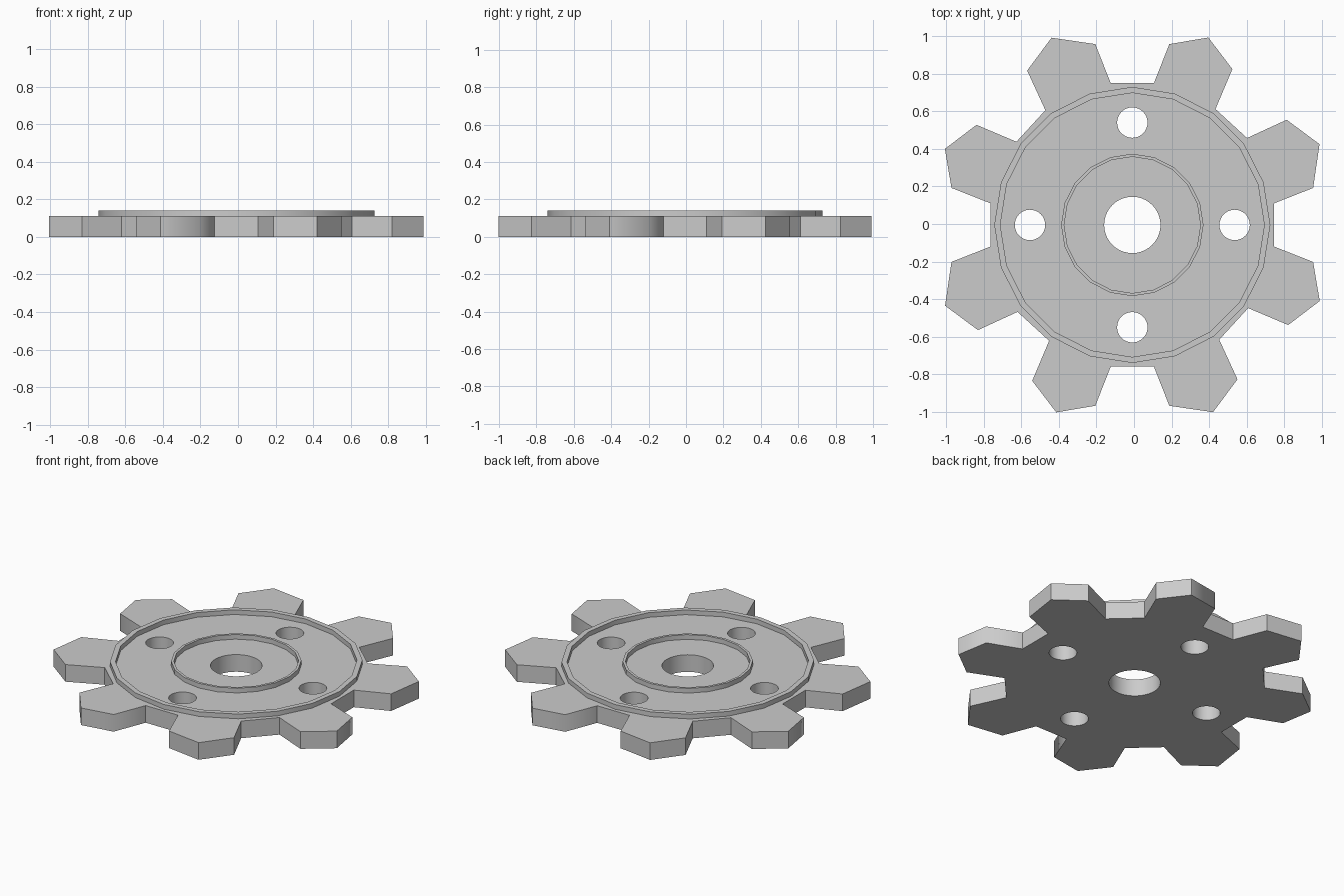
import bpy, bmesh, math

if "Cube" in bpy.data.objects:
    bpy.data.objects.remove(bpy.data.objects["Cube"])

CX, CY = -0.009, -0.005   # hub centre, slightly off the bounding-box centre
PLATE = 0.11              # plate thickness
TOP = 0.14                # top of the raised rims


def circle(r, n, x=0.0, y=0.0):
    return [(x + r * math.cos(2 * math.pi * i / n),
             y + r * math.sin(2 * math.pi * i / n)) for i in range(n)]


def extrude_loops(name, loops, z0, z1):
    """Fill the first loop, cut the remaining loops as holes, extrude z0..z1."""
    cu = bpy.data.curves.new(name + "_profile", 'CURVE')
    cu.dimensions = '2D'
    cu.fill_mode = 'BOTH'
    cu.extrude = (z1 - z0) / 2
    for pts in loops:
        sp = cu.splines.new('POLY')
        sp.points.add(len(pts) - 1)
        for p, (x, y) in zip(sp.points, pts):
            p.co = (x + CX, y + CY, 0, 1)
        sp.use_cyclic_u = True
    tmp = bpy.data.objects.new(name + "_tmp", cu)
    bpy.context.collection.objects.link(tmp)
    dg = bpy.context.evaluated_depsgraph_get()
    me = bpy.data.meshes.new_from_object(tmp.evaluated_get(dg))
    bpy.data.objects.remove(tmp)

    # weld caps to walls and lift to height
    bm = bmesh.new()
    bm.from_mesh(me)
    bmesh.ops.remove_doubles(bm, verts=bm.verts, dist=1e-4)
    bmesh.ops.translate(bm, verts=bm.verts, vec=(0, 0, (z0 + z1) / 2))
    bmesh.ops.recalc_face_normals(bm, faces=bm.faces)
    bm.to_mesh(me)
    bm.free()

    ob = bpy.data.objects.new(name, me)
    bpy.context.collection.objects.link(ob)
    bpy.ops.object.select_all(action='DESELECT')
    ob.select_set(True)
    bpy.context.view_layer.objects.active = ob
    bpy.ops.object.shade_smooth_by_angle(angle=math.radians(60))
    return ob


# Toothed plate: one quarter of the outline (two teeth), turned four times
quarter = [(0.755, 0.115), (0.963, 0.197), (0.997, 0.43), (0.822, 0.56),
           (0.611, 0.463), (0.443, 0.617), (0.533, 0.83), (0.405, 0.998),
           (0.197, 0.963), (0.115, 0.755)]
outline = []
for k in range(4):
    c, s = [(1, 0), (0, 1), (-1, 0), (0, -1)][k]
    outline += [(c * x - s * y, s * x + c * y) for x, y in quarter]

# Centre bore and four bolt holes
holes = [circle(0.15, 40)]
for x, y in circle(0.545, 4):
    holes.append(circle(0.081, 32, x, y))
extrude_loops("toothed_plate", [outline] + holes, 0, PLATE)

# Raised rims on the upper face
extrude_loops("outer_rim", [circle(0.735, 20), circle(0.703, 20)], PLATE, TOP)
extrude_loops("inner_rim", [circle(0.379, 20), circle(0.363, 20)], PLATE, TOP)
